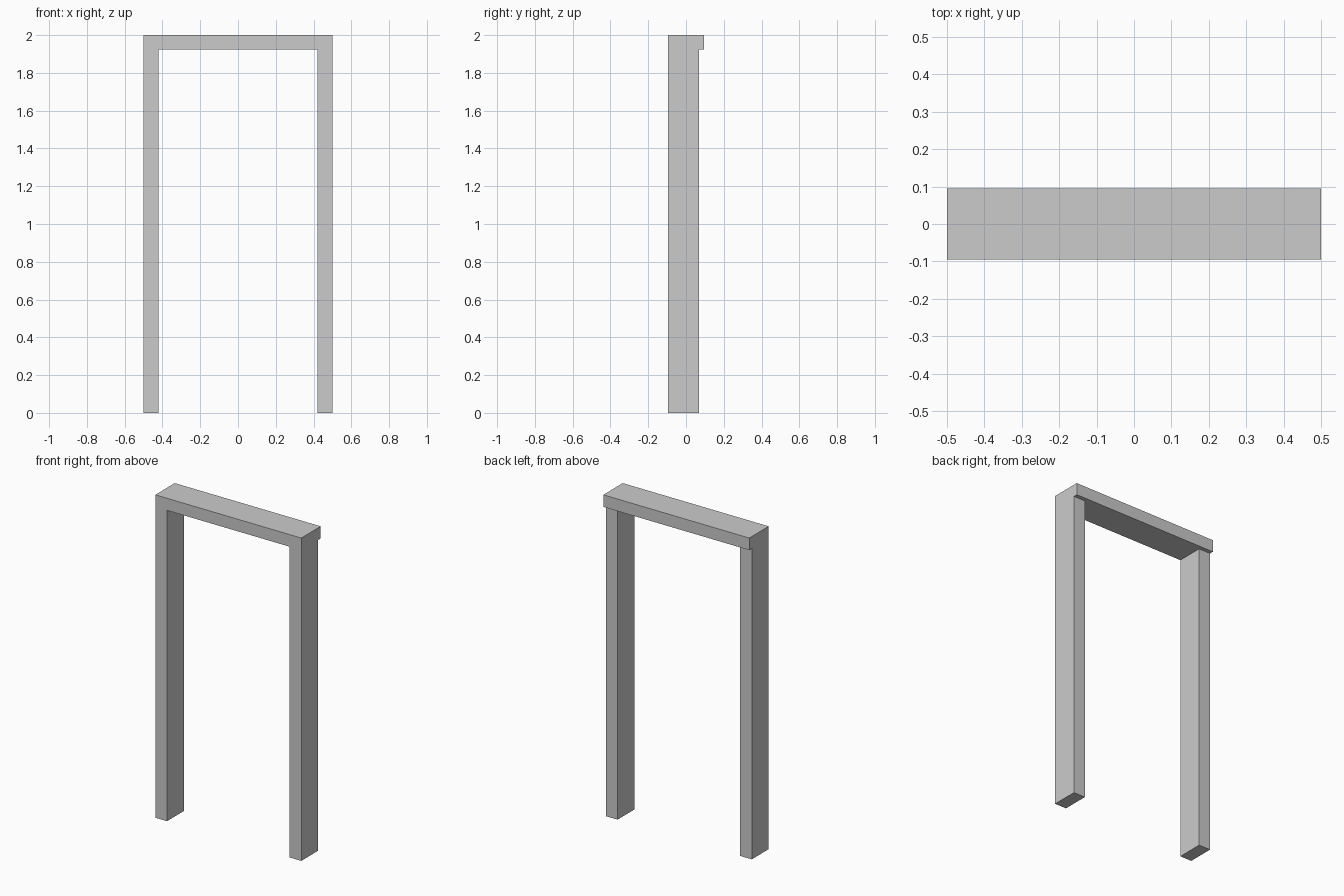
import bpy, bmesh
from mathutils import Vector

if "Cube" in bpy.data.objects:
    bpy.data.objects.remove(bpy.data.objects["Cube"])

X_OUT, X_IN = 0.5, 0.42          # outer and inner edges of the posts
Z_IN, Z_TOP = 1.925, 2.0         # underside and top of the lintel
Y_FRONT, Y_POST, Y_BACK = -0.095, 0.07, 0.095

bm = bmesh.new()


def panel(x0, x1, z0, z1):
    """Flat quad of the frame profile, in the front plane."""
    pts = [(x0, z0), (x1, z0), (x1, z1), (x0, z1)]
    return bm.faces.new([bm.verts.new((x, Y_FRONT, z)) for x, z in pts])


def push_back(faces, depth):
    """Extrude faces towards the back and return the new end faces."""
    geom = bmesh.ops.extrude_face_region(bm, geom=faces)["geom"]
    verts = [g for g in geom if isinstance(g, bmesh.types.BMVert)]
    bmesh.ops.translate(bm, vec=Vector((0, depth, 0)), verts=verts)
    return [g for g in geom if isinstance(g, bmesh.types.BMFace)]


# Front profile: two posts, two corners and the lintel
for x0, x1 in ((-X_OUT, -X_IN), (X_IN, X_OUT)):
    panel(x0, x1, 0, Z_IN)
for x0, x1 in ((-X_OUT, -X_IN), (-X_IN, X_IN), (X_IN, X_OUT)):
    panel(x0, x1, Z_IN, Z_TOP)
bmesh.ops.remove_doubles(bm, verts=bm.verts[:], dist=1e-5)

# Full frame depth, keeping the front faces
front = bm.faces[:]
back = push_back(front, Y_POST - Y_FRONT)
if not all(f.is_valid for f in front) or len([f for f in bm.faces if all(
        abs(v.co.y - Y_FRONT) < 1e-5 for v in f.verts)]) == 0:
    rim = [e for e in bm.edges if e.is_boundary]
    bmesh.ops.holes_fill(bm, edges=rim, sides=0)

# Overhanging lip along the back of the lintel
lip = [f for f in back if f.calc_center_median().z > Z_IN]
push_back(lip, Y_BACK - Y_POST)
bmesh.ops.delete(bm, geom=[f for f in lip if f.is_valid], context="FACES")

# Merge coplanar panels into clean flat faces
bmesh.ops.recalc_face_normals(bm, faces=bm.faces[:])
bmesh.ops.dissolve_limit(bm, angle_limit=0.01, verts=bm.verts[:], edges=bm.edges[:])

mesh = bpy.data.meshes.new("door_frame")
bm.to_mesh(mesh)
bm.free()
frame = bpy.data.objects.new("door_frame", mesh)
bpy.context.collection.objects.link(frame)
